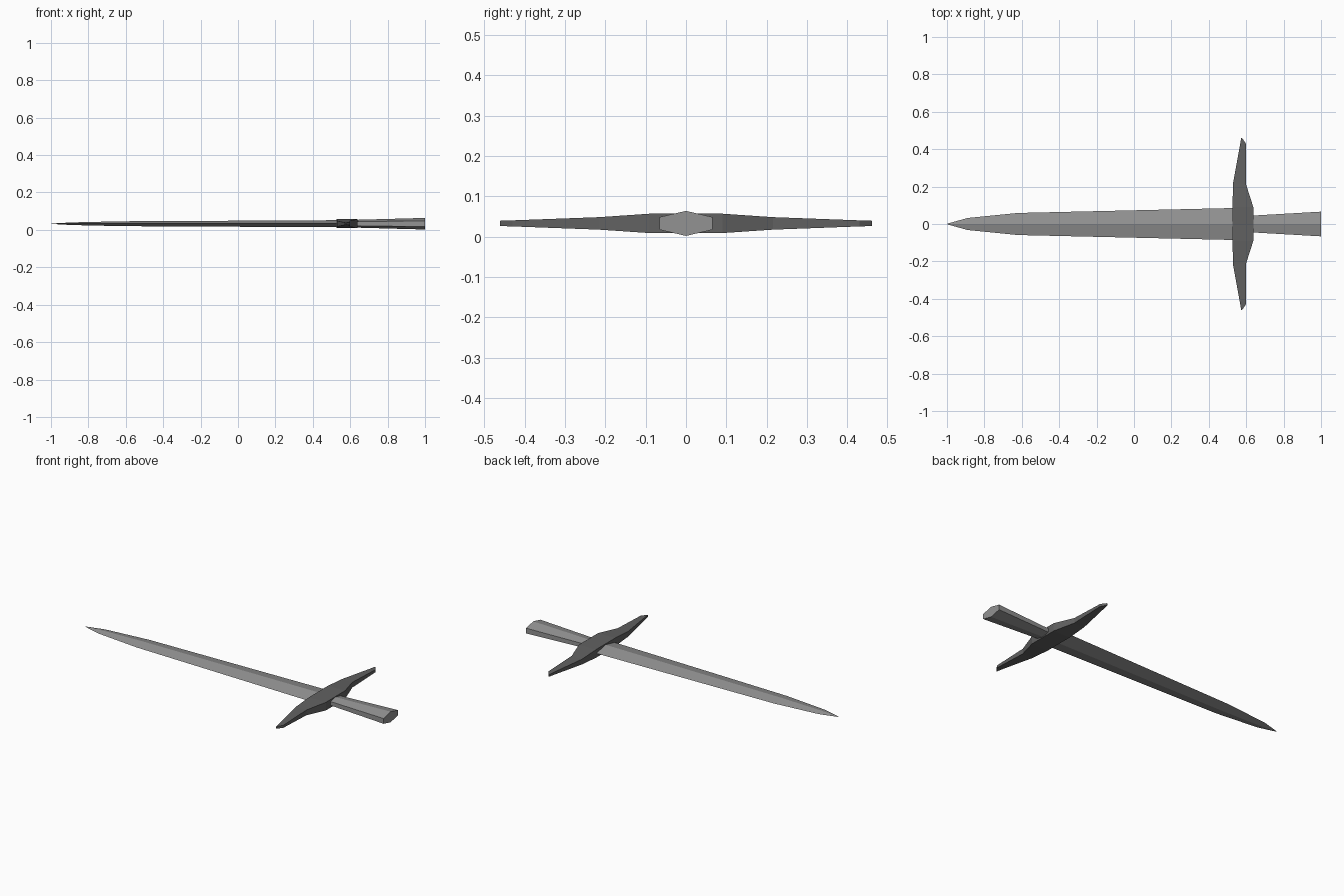
import bpy, bmesh

if "Cube" in bpy.data.objects:
    bpy.data.objects.remove(bpy.data.objects["Cube"])

ZC = 0.033  # height of the sword's middle plane


def material(name, v):
    m = bpy.data.materials.new(name)
    m.diffuse_color = (v, v, v, 1)
    m.use_nodes = True
    m.node_tree.nodes["Principled BSDF"].inputs["Base Color"].default_value = m.diffuse_color
    return m


def loft(name, sections, mat):
    """Skin a row of equal-length point rings and cap both ends."""
    bm = bmesh.new()
    rings = [[bm.verts.new(p) for p in s] for s in sections]
    n = len(rings[0])
    for a, b in zip(rings, rings[1:]):
        for i in range(n):
            j = (i + 1) % n
            bm.faces.new((a[i], a[j], b[j], b[i]))
    bm.faces.new(rings[0])
    bm.faces.new(rings[-1])
    bmesh.ops.remove_doubles(bm, verts=bm.verts, dist=0.0005)
    bmesh.ops.recalc_face_normals(bm, faces=bm.faces)
    me = bpy.data.meshes.new(name)
    bm.to_mesh(me)
    bm.free()
    me.materials.append(mat)
    ob = bpy.data.objects.new(name, me)
    bpy.context.collection.objects.link(ob)
    return ob


def diamond(x, w, h):
    return [(x, w, ZC), (x, 0, ZC + h), (x, -w, ZC), (x, 0, ZC - h)]


def hexagon(x, w, side, h):
    return [(x, w, ZC - side), (x, w, ZC + side), (x, 0, ZC + h),
            (x, -w, ZC + side), (x, -w, ZC - side), (x, 0, ZC - h)]


def slab(y, x0, x1, h):
    return [(x0, y, ZC - h), (x1, y, ZC - h), (x1, y, ZC + h), (x0, y, ZC + h)]


steel = material("steel grey", 0.29)
dark = material("dark grey", 0.12)

# Blade: ridged diamond section narrowing to a point
loft("blade", [diamond(*s) for s in (
    (-0.998, 0.002, 0.001), (-0.89, 0.032, 0.007), (-0.62, 0.059, 0.013),
    (0.56, 0.086, 0.019))], steel)

# Grip: hexagonal, flaring to the end
loft("grip", [hexagon(0.60, 0.043, 0.011, 0.020),
              hexagon(1.0, 0.066, 0.0155, 0.031)], steel)

# Crossguard: tapered slab, mirrored across y = 0
half = [(0.09, 0.527, 0.638, 0.024), (0.215, 0.529, 0.598, 0.0155),
        (0.43, 0.568, 0.598, 0.0075), (0.461, 0.573, 0.577, 0.0065)]
loft("crossguard", [slab(-y, *r) for y, *r in reversed(half)]
     + [slab(*s) for s in half], dark)
